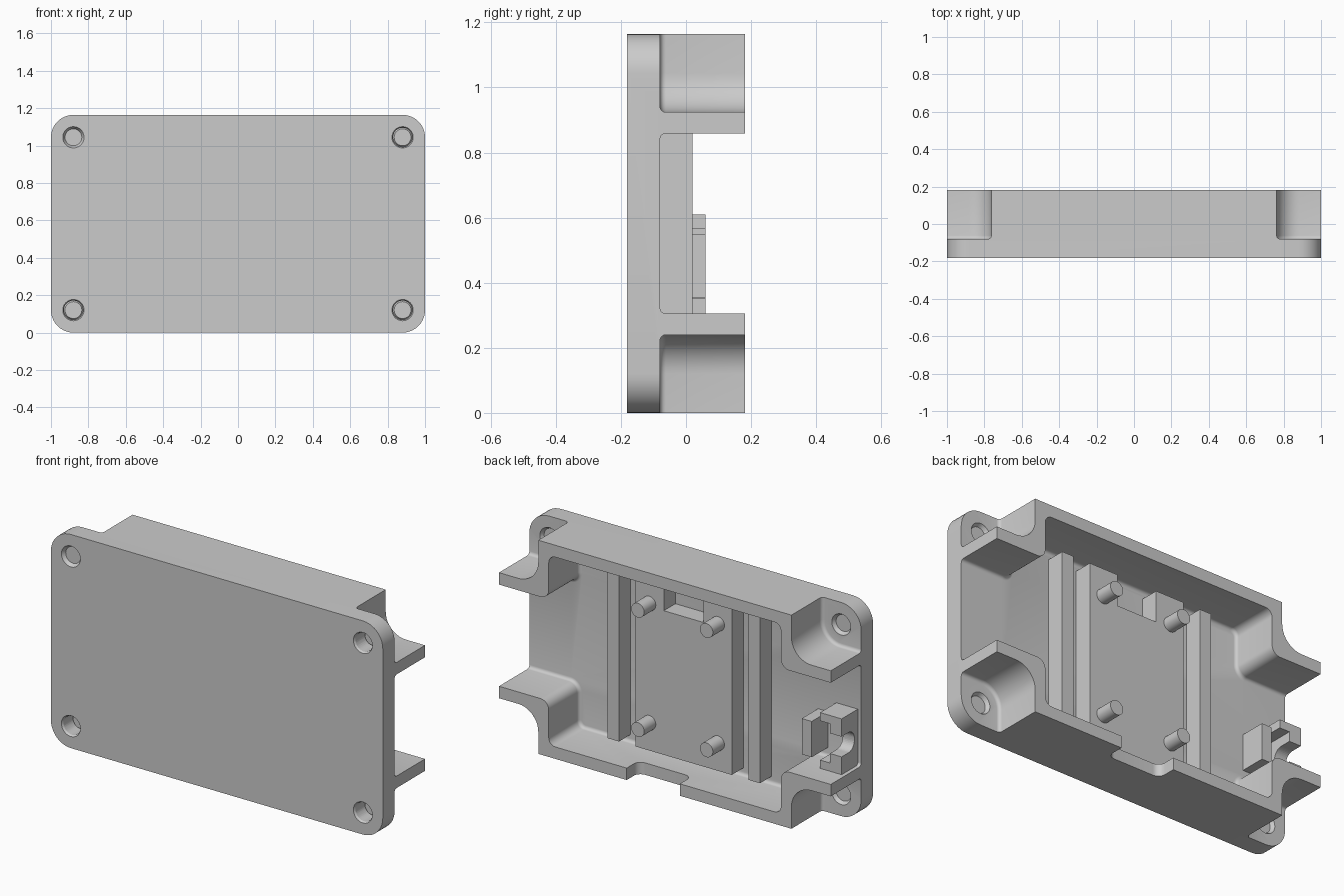
import bpy, bmesh, math
from mathutils import Vector, Matrix

cube = bpy.data.objects.get("Cube")
if cube:
    bpy.data.objects.remove(cube, do_unlink=True)

H, BACK, FLOOR, PAD = 1.164, 0.182, -0.08, 0.02
MID = H / 2

grey = bpy.data.materials.new("plain_grey")
grey.use_nodes = True
grey.diffuse_color = (0.6, 0.6, 0.6, 1)
grey.node_tree.nodes["Principled BSDF"].inputs["Base Color"].default_value = (0.6, 0.6, 0.6, 1)


def finish(name, bm):
    bmesh.ops.recalc_face_normals(bm, faces=bm.faces)
    mesh = bpy.data.meshes.new(name)
    bm.to_mesh(mesh)
    bm.free()
    mesh.materials.append(grey)
    ob = bpy.data.objects.new(name, mesh)
    bpy.context.collection.objects.link(ob)
    return ob


def rounded(corners, steps=10):
    """Outline from (u, v, radius) corners."""
    out = []
    for i, (u, v, r) in enumerate(corners):
        p = Vector((u, v, 0))
        if not r:
            out.append((u, v))
            continue
        q, n = corners[i - 1], corners[(i + 1) % len(corners)]
        d1 = (Vector((q[0], q[1], 0)) - p).normalized()
        d2 = (Vector((n[0], n[1], 0)) - p).normalized()
        half = d1.angle(d2) / 2
        c = p + (d1 + d2).normalized() * r / math.sin(half)
        t = r / math.tan(half)
        a, b = (p + d1 * t - c).normalized(), (p + d2 * t - c).normalized()
        for k in range(steps + 1):
            w = c + a.slerp(b, k / steps).normalized() * r
            out.append((w.x, w.y))
    return out


def prism(name, pts, lo, hi, axis="y", fillet=0):
    """Extrude an outline along an axis, optionally rounding its low end."""
    place = {"x": lambda u, v, t: (t, u, v),
             "y": lambda u, v, t: (u, t, v),
             "z": lambda u, v, t: (u, v, t)}[axis]
    bm = bmesh.new()
    low = [bm.verts.new(place(u, v, lo)) for u, v in pts]
    high = [bm.verts.new(place(u, v, hi)) for u, v in pts]
    base = bm.faces.new(low)
    bm.faces.new(high[::-1])
    for i in range(len(pts)):
        bm.faces.new((low[i - 1], low[i], high[i], high[i - 1]))
    bmesh.ops.recalc_face_normals(bm, faces=bm.faces)
    if fillet:
        bmesh.ops.bevel(bm, geom=list(base.edges), offset=fillet, segments=4,
                        profile=0.5, affect="EDGES")
    return finish(name, bm)


def box(name, x, y, z):
    return prism(name, [(x[0], z[0]), (x[1], z[0]), (x[1], z[1]), (x[0], z[1])], *y)


def cone(name, x, z, y0, y1, r0, r1):
    bm = bmesh.new()
    turn = Matrix.Translation((x, (y0 + y1) / 2, z)) @ Matrix.Rotation(-math.pi / 2, 4, "X")
    bmesh.ops.create_cone(bm, cap_ends=True, segments=40, radius1=r0, radius2=r1,
                          depth=y1 - y0, matrix=turn)
    return finish(name, bm)


def cut(ob, cutters):
    """Subtract the cutters and remove them."""
    for c in cutters:
        mod = ob.modifiers.new("cut", "BOOLEAN")
        mod.object, mod.operation, mod.solver = c, "DIFFERENCE", "EXACT"
    deps = bpy.context.evaluated_depsgraph_get()
    mesh = bpy.data.meshes.new_from_object(ob.evaluated_get(deps))
    ob.modifiers.clear()
    ob.data = mesh
    for c in cutters:
        bpy.data.objects.remove(c, do_unlink=True)


def smooth(ob):
    bpy.ops.object.select_all(action="DESELECT")
    ob.select_set(True)
    bpy.context.view_layer.objects.active = ob
    bpy.ops.object.shade_smooth_by_angle(angle=math.radians(30))


# Tray body: a rounded block with pockets, cavity, screw holes and cable notch cut out
tray = prism("tray", rounded([(-1, 0, .12), (1, 0, .12), (1, H, .12), (-1, H, .12)]), -BACK, BACK)
cutters = []
for sx in (-1, 1):
    for sz in (-1, 1):
        corner = [(.763, .342, .12), (1.2, .342, 0), (1.2, .8, 0), (.763, .8, 0)]
        outline = rounded([(sx * x, MID + sz * z, r) for x, z, r in corner])
        cutters.append(prism("pocket_cutter", outline, FLOOR, .3, fillet=.018))
        hx, hz = sx * .88, MID + sz * .462
        cutters.append(cone("hole_cutter", hx, hz, -.3, .1, .051, .051))
        cutters.append(cone("front_chamfer", hx, hz, -BACK - .01, -BACK + .02, .063, .045))
        cutters.append(cone("back_chamfer", hx, hz, FLOOR - .02, FLOOR + .01, .045, .063))

quarter = [(1.2, .277, 0), (.7, .277, .05), (.7, .517, .04)]
loop = quarter + [(-x, z, r) for x, z, r in quarter[::-1]]
loop += [(-x, -z, r) for x, z, r in loop]
cutters.append(prism("cavity_cutter", rounded([(x, MID + z, r) for x, z, r in loop]),
                     FLOOR, .3, fillet=.018))
cutters.append(prism("notch_cutter", rounded([(-.09, .3, 0), (-.09, .08, .04),
                                              (.23, .08, .04), (.23, .3, 0)]),
                     -.1, .12, axis="z"))
cut(tray, cutters)
smooth(tray)

# Raised centre pad with a slot in its top edge, and a rib on each side
z0, z1 = .105, H - .105
prism("centre_pad", [(-.29, z0), (.29, z0), (.29, z1), (.12, z1), (.12, .89),
                     (-.12, .89), (-.12, z1), (-.29, z1)], FLOOR - .02, PAD)
for side, sx in (("left", 1), ("right", -1)):
    box(side + "_rib", sorted((sx * .39, sx * .46)), (FLOOR - .02, PAD), (z0, z1))
    # Mounting pegs
    for level, sz in (("upper", 1), ("lower", -1)):
        smooth(cone(f"{level}_{side}_peg", sx * .207, MID + sz * .325, PAD - .02, .12, .039, .039))

# Cable clamp at one end: slotted end wall, two arms and a stop block
c, half, top = .458, .152, .06
prism("clamp_wall", rounded([(FLOOR - .02, c - half, 0), (top, c - half, 0),
                             (top, c - .055, 0), (-.05, c - .055, .05),
                             (-.05, c + .055, .05), (top, c + .055, 0),
                             (top, c + half, 0), (FLOOR - .02, c + half, 0)]),
      -.98, -.91, axis="x")
for level, sz in (("upper", 1), ("lower", -1)):
    box(level + "_clamp_arm", (-.92, -.85), (FLOOR - .02, top),
        sorted((c + sz * half, c + sz * (half - .045))))
box("clamp_stop", (-.80, -.74), (FLOOR - .02, top), (c - .105, c + .09))
